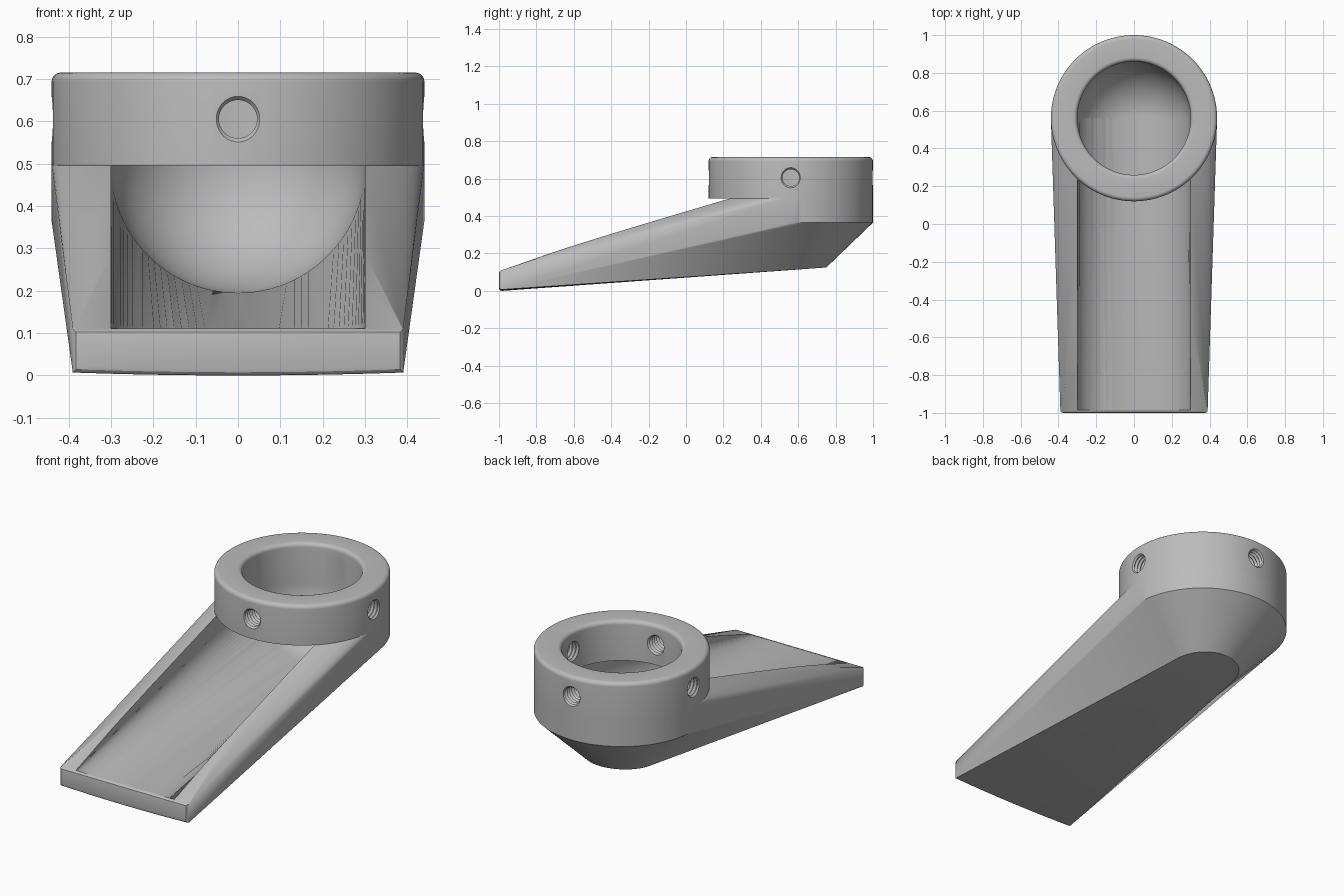
import bpy
import bmesh
import math
from mathutils import Matrix, Vector

if "Cube" in bpy.data.objects:
    bpy.data.objects.remove(bpy.data.objects["Cube"], do_unlink=True)

CY = 0.56            # ring axis
R, BORE = 0.44, 0.30  # ring outer and inner radius
SEAT, TOP = 0.495, 0.715
SEG = 96

grey = bpy.data.materials.new("plain grey")
grey.use_nodes = True
grey.diffuse_color = (0.5, 0.5, 0.5, 1)
grey.node_tree.nodes["Principled BSDF"].inputs["Base Color"].default_value = (0.5, 0.5, 0.5, 1)


def add(name, bm):
    bmesh.ops.recalc_face_normals(bm, faces=bm.faces)
    mesh = bpy.data.meshes.new(name)
    bm.to_mesh(mesh)
    bm.free()
    mesh.materials.append(grey)
    ob = bpy.data.objects.new(name, mesh)
    bpy.context.collection.objects.link(ob)
    return ob


def lathe(name, profile, matrix):
    """Revolve (radius, height) points that start and end on the axis."""
    bm = bmesh.new()
    vs = [bm.verts.new((r, 0, z)) for r, z in profile]
    edges = [bm.edges.new(p) for p in zip(vs, vs[1:])]
    bmesh.ops.spin(bm, geom=vs + edges, cent=(0, 0, 0), axis=(0, 0, 1),
                   angle=math.tau, steps=SEG, use_merge=False)
    bmesh.ops.remove_doubles(bm, verts=bm.verts, dist=1e-5)
    bmesh.ops.transform(bm, matrix=matrix, verts=bm.verts)
    return add(name, bm)


def combine(target, tool, operation):
    mod = target.modifiers.new(tool.name, "BOOLEAN")
    mod.operation = operation
    mod.solver = "EXACT"
    mod.object = tool
    bpy.context.view_layer.objects.active = target
    bpy.ops.object.modifier_apply(modifier=mod.name)
    bpy.data.objects.remove(tool, do_unlink=True)


def arc(cx, cz, r, start, end, steps=6):
    angles = [math.radians(start + (end - start) * i / steps) for i in range(steps + 1)]
    return [(cx + r * math.cos(a), cz + r * math.sin(a)) for a in angles]


axis = Matrix.Translation((0, CY, 0))

# Arm: hull of the rounded tip bar, the round seat and the slanted foot
bm = bmesh.new()
for i in range(4):
    a = math.radians(30 * i)
    inset, y = 0.015 * (1 - math.sin(a)), -1 + 0.015 * (1 - math.cos(a))
    for k in range(-10, 11):
        x = (0.39 - inset) * k / 10
        bm.verts.new((x, y, 0.007 * (k / 10) ** 2 + inset))
        bm.verts.new((x, y, 0.11 - inset))
for i in range(SEG):
    a = math.tau * i / SEG
    c, s = math.cos(a), math.sin(a)
    for z in (0.365, SEAT):
        bm.verts.new((R * c, CY + R * s, z))
    bm.verts.new((0.19 * c, CY + 0.19 * s, 0.125 + 0.0686 * 0.19 * (s - 1)))
hull = bmesh.ops.convex_hull(bm, input=bm.verts)
bmesh.ops.delete(bm, geom=list({g for g in hull["geom_interior"] + hull["geom_unused"]
                                if isinstance(g, bmesh.types.BMVert)}), context="VERTS")
arm = add("arm_with_ring", bm)

# Trough: flat at the tip, blending to a half circle under the ring
bm = bmesh.new()
rows = []
for y, low in ((-0.985, 0), (CY, 1)):
    row = []
    for i in range(SEG // 2 + 1):
        a = math.pi * i / (SEG // 2)
        z = SEAT - BORE * math.sin(a) if low else 0.109
        row.append(bm.verts.new((-BORE * math.cos(a), y, z)))
    row += [bm.verts.new((BORE, y, 1)), bm.verts.new((-BORE, y, 1))]
    rows.append(row)
n = len(rows[0])
for i in range(n):
    j = (i + 1) % n
    bm.faces.new((rows[0][i], rows[0][j], rows[1][j], rows[1][i]))
for row in rows:
    bm.faces.new(row)
combine(arm, add("trough_cutter", bm), "DIFFERENCE")

# Ring collar with a rounded top edge
collar = lathe("collar", [(0, SEAT), (R, SEAT)] + arc(R - 0.022, TOP - 0.022, 0.022, 0, 90)
               + [(0, TOP)], axis)
combine(arm, collar, "UNION")

# Bore ending in a bowl, flared at the mouth
f = 0.022
bore = ([(0, SEAT - BORE)] + arc(0, SEAT, BORE, -90, 0, SEG // 4)[1:]
        + arc(BORE + f, TOP - f, f, 180, 90) + [(BORE + f, 1), (0, 1)])
combine(arm, lathe("bore_cutter", bore, axis), "DIFFERENCE")

# Four threaded screw holes through the collar
thread = [(0, 0.25)]
for i in range(12):
    thread += [(0.045, 0.25 + 0.02 * i), (0.054, 0.26 + 0.02 * i)]
thread.append((0, 0.48))
for i in range(4):
    turn = Matrix.Rotation(math.pi / 2 * i, 4, "Z") @ Matrix.Rotation(math.pi / 2, 4, "Y")
    place = Matrix.Translation((0, CY, 0.605)) @ turn
    combine(arm, lathe("thread_cutter", thread, place), "DIFFERENCE")

bpy.ops.object.select_all(action="DESELECT")
arm.select_set(True)
bpy.context.view_layer.objects.active = arm
bpy.ops.object.shade_smooth_by_angle(angle=math.radians(28))
